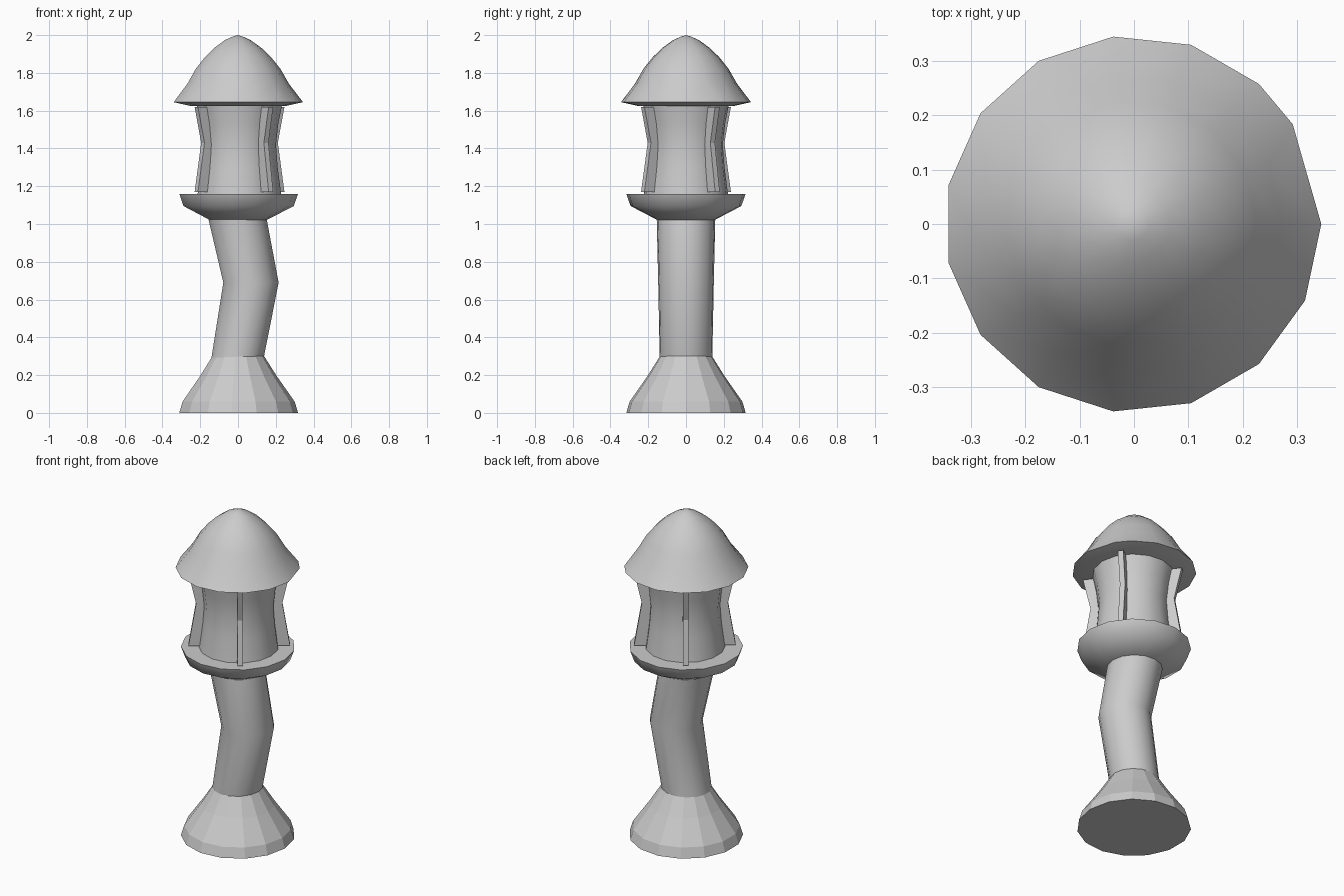
import bpy, bmesh, math
from mathutils import Vector

SIDES = 15

cube = bpy.data.objects.get("Cube")
if cube:
    bpy.data.objects.remove(cube, do_unlink=True)

stone = bpy.data.materials.new("plain_grey")
stone.use_nodes = True
stone.diffuse_color = (0.6, 0.6, 0.6, 1)
stone.node_tree.nodes["Principled BSDF"].inputs["Base Color"].default_value = (0.6, 0.6, 0.6, 1)


def finish(name, bm, smooth_angle=None):
    """Turn a bmesh into a named object with the shared material."""
    bmesh.ops.recalc_face_normals(bm, faces=bm.faces)
    mesh = bpy.data.meshes.new(name)
    bm.to_mesh(mesh)
    bm.free()
    mesh.materials.append(stone)
    obj = bpy.data.objects.new(name, mesh)
    bpy.context.collection.objects.link(obj)
    if smooth_angle:
        bpy.ops.object.select_all(action='DESELECT')
        obj.select_set(True)
        bpy.context.view_layer.objects.active = obj
        bpy.ops.object.shade_smooth_by_angle(angle=math.radians(smooth_angle))
    return obj


def lathe(name, profile, smooth_angle=None, sway=None, uneven=None):
    """Stack of rings from (radius, z) pairs; sway gives each ring an x offset,
    uneven turns single corners, keyed by (ring, corner)."""
    bm = bmesh.new()
    rings = []
    for i, (r, z) in enumerate(profile):
        cx = sway[i] if sway else 0
        if r == 0:
            rings.append([bm.verts.new((cx, 0, z))])
            continue
        ring = []
        for k in range(SIDES):
            a = math.tau * k / SIDES
            if uneven:
                a += uneven.get((i, k), 0)
            ring.append(bm.verts.new((cx + r * math.cos(a), r * math.sin(a), z)))
        rings.append(ring)
    for low, high in zip(rings, rings[1:]):
        for k in range(SIDES):
            n = (k + 1) % SIDES
            if len(high) == 1:
                bm.faces.new((low[k], low[n], high[0]))
            else:
                bm.faces.new((low[k], low[n], high[n], high[k]))
    for ring in (rings[0], rings[-1]):
        if len(ring) > 1:
            bm.faces.new(ring)
    return finish(name, bm, smooth_angle)


def fin(name, degrees):
    """Upright radial rib, pinched at mid height like the core behind it."""
    angle = math.radians(degrees)
    along = Vector((math.cos(angle), math.sin(angle), 0))
    across = Vector((-along.y, along.x, 0))
    outline = [(0.19, 1.17), (0.283, 1.17), (0.24, 1.43),
               (0.283, 1.62), (0.19, 1.62), (0.16, 1.43)]
    bm = bmesh.new()
    sides = []
    for t in (-0.015, 0.015):
        s = [bm.verts.new(along * u + across * t + Vector((0.008, 0, z))) for u, z in outline]
        bm.faces.new((s[0], s[1], s[2], s[5]))
        bm.faces.new((s[5], s[2], s[3], s[4]))
        sides.append(s)
    for k in range(6):
        n = (k + 1) % 6
        bm.faces.new((sides[0][k], sides[0][n], sides[1][n], sides[1][k]))
    return finish(name, bm)


# Flared foot, faceted
lathe("base", [(0.318, 0), (0.30, 0.06), (0.205, 0.195), (0.14, 0.298), (0.133, 0.308)])

# Bent column
lathe("column", [(0.14, 0.29), (0.148, 0.69), (0.156, 1.03)], 40,
      sway=[-0.004, 0.067, -0.005])

# Dish under the lantern
lathe("dish", [(0.15, 1.02), (0.295, 1.095), (0.318, 1.16)], 62)

# Pinched lantern core
lathe("lantern_core", [(0.224, 1.155), (0.205, 1.30), (0.196, 1.42), (0.208, 1.53), (0.23, 1.64)],
      40, sway=[0.005] * 5)

# Four ribs around the core
for label, degrees in (("front_left", -54), ("back_left", 36),
                       ("back_right", 126), ("front_right", 216)):
    fin(label + "_fin", degrees)

# Bell-shaped roof with a thin turned-under rim and one uneven corner
lathe("roof", [(0.26, 1.626), (0.346, 1.645), (0.272, 1.742), (0.226, 1.822), (0.178, 1.882),
               (0.128, 1.931), (0.068, 1.974), (0.03, 1.991), (0, 2.0)], 50,
      sway=[-0.002] * 9, uneven={(0, 1): 0.14, (1, 1): 0.14})
